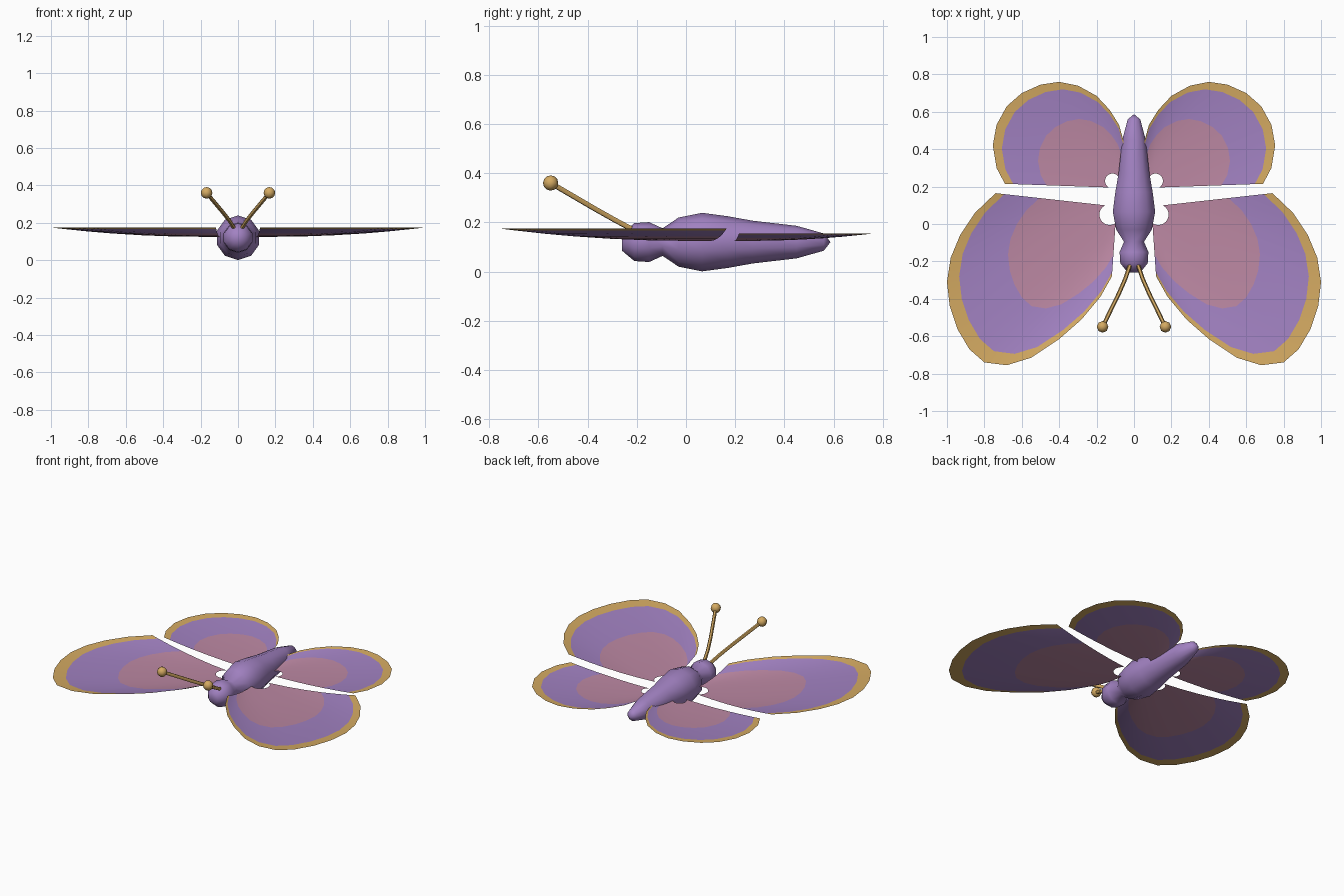
import bpy, bmesh
from math import cos, sin, radians, pi
from mathutils import Vector

cube = bpy.data.objects.get("Cube")
if cube:
    bpy.data.objects.remove(cube, do_unlink=True)


def linear(c):
    c /= 255
    return c / 12.92 if c <= 0.04045 else ((c + 0.055) / 1.055) ** 2.4


def material(name, r, g, b):
    m = bpy.data.materials.new(name)
    m.use_nodes = True
    color = (linear(r), linear(g), linear(b), 1)
    m.diffuse_color = color
    shader = m.node_tree.nodes["Principled BSDF"]
    shader.inputs["Base Color"].default_value = color
    shader.inputs["Roughness"].default_value = 0.6
    return m


ROSE = material("rose", 188, 136, 163)
PURPLE = material("purple", 162, 130, 194)
GOLD = material("gold", 212, 170, 98)


def finish(bm, name, mats, angle=60):
    mesh = bpy.data.meshes.new(name)
    bm.to_mesh(mesh)
    bm.free()
    for m in mats:
        mesh.materials.append(m)
    obj = bpy.data.objects.new(name, mesh)
    bpy.context.collection.objects.link(obj)
    smooth(obj, angle)
    return obj


def smooth(obj, angle):
    bpy.ops.object.select_all(action='DESELECT')
    obj.select_set(True)
    bpy.context.view_layer.objects.active = obj
    bpy.ops.object.shade_smooth_by_angle(angle=radians(angle))


# Body: head, neck, thorax and abdomen turned around the y axis
BODY_Z = 0.12
profile = [(-0.26, 0), (-0.26, 0.035), (-0.21, 0.077), (-0.15, 0.081),
           (-0.095, 0.056), (-0.03, 0.1), (0.065, 0.119), (0.17, 0.105),
           (0.27, 0.087), (0.45, 0.066), (0.56, 0.035), (0.587, 0)]
bm = bmesh.new()
verts = [bm.verts.new((0, y, BODY_Z + r)) for y, r in profile]
edges = [bm.edges.new(pair) for pair in zip(verts, verts[1:])]
bmesh.ops.spin(bm, geom=verts + edges, cent=(0, 0, BODY_Z), axis=(0, 1, 0),
               angle=2 * pi, steps=10)
bmesh.ops.remove_doubles(bm, verts=bm.verts, dist=0.0005)
bmesh.ops.recalc_face_normals(bm, faces=bm.faces)
finish(bm, "body", [PURPLE])


# Wings: dished sheets lofted from a small hinge arc out to the rim
RINGS = [0, 0.2, 0.4, 0.6, 0.76, 0.92, 1]


def wing(name, side, rim, hinge, radius, start, end, rim_z, root_z=0.125):
    bm = bmesh.new()
    rows = []
    for i, point in enumerate(rim):
        a = radians(start + (end - start) * i / (len(rim) - 1))
        root = Vector((hinge[0] + radius * cos(a), hinge[1] + radius * sin(a)))
        row = []
        for t in RINGS:
            p = root.lerp(Vector(point), t)
            row.append(bm.verts.new((side * p.x, p.y, root_z + (rim_z - root_z) * t * t)))
        rows.append(row)
    for a, b in zip(rows, rows[1:]):
        for k in range(len(RINGS) - 1):
            f = bm.faces.new((a[k], a[k + 1], b[k + 1], b[k]))
            f.material_index = 0 if RINGS[k] < 0.6 else 1 if RINGS[k] < 0.92 else 2
            f.normal_update()
            if f.normal.z < 0:
                f.normal_flip()
    return finish(bm, name, [ROSE, PURPLE, GOLD])


fore_rim = [(0.74, 0.165), (0.85, 0.06), (0.93, -0.06), (0.98, -0.18),
            (1.0, -0.31), (0.985, -0.44), (0.945, -0.56), (0.88, -0.67),
            (0.8, -0.74), (0.68, -0.755), (0.55, -0.715), (0.4, -0.615),
            (0.28, -0.51), (0.18, -0.39), (0.118, -0.28)]
hind_rim = [(0.69, 0.215), (0.735, 0.3), (0.755, 0.42), (0.735, 0.53),
            (0.68, 0.63), (0.6, 0.7), (0.5, 0.745), (0.4, 0.76),
            (0.3, 0.74), (0.2, 0.685), (0.13, 0.61), (0.08, 0.53), (0.055, 0.44)]


# Antennae: bent stalks with a faceted knob at the tip
def antenna(name, side):
    path = [(0.02, -0.215, 0.17), (0.045, -0.29, 0.21), (0.08, -0.37, 0.255),
            (0.168, -0.55, 0.36)]
    curve = bpy.data.curves.new(name + "_stalk", 'CURVE')
    curve.dimensions = '3D'
    curve.bevel_depth = 0.011
    curve.bevel_resolution = 1
    curve.use_fill_caps = True
    curve.materials.append(GOLD)
    spline = curve.splines.new('POLY')
    spline.points.add(len(path) - 1)
    for p, (x, y, z) in zip(spline.points, path):
        p.co = (side * x, y, z, 1)
    stalk = bpy.data.objects.new(name + "_stalk", curve)
    bpy.context.collection.objects.link(stalk)
    bpy.ops.object.select_all(action='DESELECT')
    stalk.select_set(True)
    bpy.context.view_layer.objects.active = stalk
    bpy.ops.object.convert(target='MESH')
    smooth(bpy.context.view_layer.objects.active, 60)

    bm = bmesh.new()
    bmesh.ops.create_uvsphere(bm, u_segments=8, v_segments=6, radius=0.031)
    x, y, z = path[-1]
    bmesh.ops.translate(bm, verts=bm.verts, vec=(side * x, y, z))
    finish(bm, name + "_knob", [GOLD])


for label, side in (("left", 1), ("right", -1)):
    wing(label + "_fore_wing", side, fore_rim, (0.13, 0.05), 0.055, 65, -125, 0.175)
    wing(label + "_hind_wing", side, hind_rim, (0.115, 0.23), 0.04, -60, 140, 0.155)
    antenna(label + "_antenna", side)
